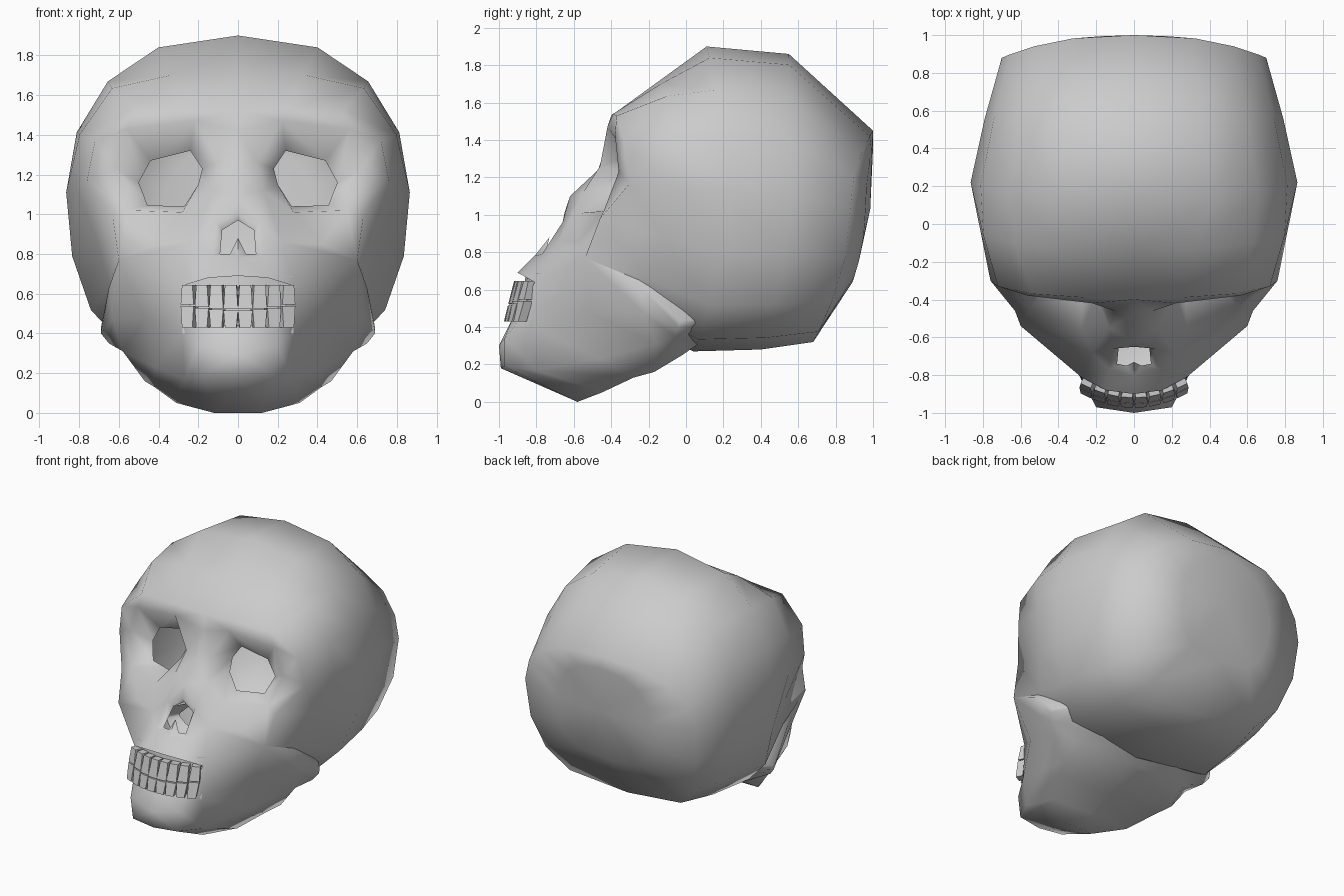
import bpy, bmesh
from math import sin, cos, pi, atan
from mathutils import Matrix, Vector

if "Cube" in bpy.data.objects:
    bpy.data.objects.remove(bpy.data.objects["Cube"])


class Half:
    """Collects faces of the +x half, then mirrors them into an object."""
    def __init__(self):
        self.bm, self.cache = bmesh.new(), {}

    def face(self, *pts):
        vs = []
        for p in pts:
            key = tuple(round(c, 4) for c in p)
            if key not in self.cache:
                self.cache[key] = self.bm.verts.new(p)
            if self.cache[key] not in vs:
                vs.append(self.cache[key])
        if len(vs) > 2:
            self.bm.faces.new(vs)

    def loft(self, rows):
        for a, b in zip(rows, rows[1:]):
            for k in range(len(a) - 1):
                self.face(a[k], a[k + 1], b[k + 1], b[k])

    def finish(self, name, angle=1.3):
        bm = self.bm
        bmesh.ops.mirror(bm, geom=bm.verts[:] + bm.edges[:] + bm.faces[:], axis='X', merge_dist=0.001)
        bmesh.ops.remove_doubles(bm, verts=bm.verts[:], dist=0.001)
        bmesh.ops.recalc_face_normals(bm, faces=bm.faces[:])
        return make_object(name, bm, angle)


def make_object(name, bm, angle):
    me = bpy.data.meshes.new(name)
    bm.to_mesh(me)
    bm.free()
    ob = bpy.data.objects.new(name, me)
    bpy.context.collection.objects.link(ob)
    bpy.ops.object.select_all(action='DESELECT')
    ob.select_set(True)
    bpy.context.view_layer.objects.active = ob
    bpy.ops.object.shade_smooth_by_angle(angle=angle)
    return ob


def arch(ty, tz, w, sy, cz, by, bz):
    """Half section: top point, side point and bottom point joined by an oval."""
    pts = []
    for k in range(9):
        u, s = cos(pi * k / 8), abs(sin(pi * k / 8))
        if k in (0, 8):
            s = 0
        if u >= 0:
            pts.append((w * s ** 0.8, sy + (ty - sy) * u * u, cz + (tz - cz) * u))
        else:
            pts.append((w * s ** 0.45, sy + (by - sy) * u * u, cz + (cz - bz) * u))
    return pts


# cranium: lofted from the edge of the face to the back of the head
P = {
    'B0': (0, -.40, 1.53), 'B1': (.25, -.39, 1.54), 'B2': (.53, -.37, 1.53),
    'B3': (.72, -.33, 1.37), 'B4': (.76, -.30, 1.17), 'C': (.63, -.46, .98), 'J': (.60, -.54, .77),
}
skull = Half()
front = list(P.values()) + [(.5, -.35, .5), (0, -.3, .42)]
crown = arch(.11, 1.90, .865, .22, 1.11, .04, .27)
# temples bulge a little between the brow and the crown
bulge = [1, 1.02, 1.07, 1.04, 1, .98, .97, .97, 1]
temple = [((a[0] + b[0]) / 2 * f, (a[1] + b[1]) / 2, 1.1 + ((a[2] + b[2]) / 2 - 1.1) * f)
          for a, b, f in zip(front, crown, bulge)]
skull.loft([
    front, temple, crown,
    arch(.55, 1.86, .79, .56, 1.10, .40, .28),
    arch(1.0, 1.45, .70, .88, 1.05, .68, .32),
    arch(1.0, 1.36, .38, .96, 1.03, .89, .64),
    [(0, .985, 1.03)] * 9,
])

# face: eye rim (R), eye opening (H), nose rim (O), nose opening (A), nose ridge (N), cheek (M), gum (G)
P.update({
    'R0': (.10, -.46, 1.26), 'R1': (.22, -.42, 1.47), 'R2': (.56, -.38, 1.43), 'R3': (.62, -.36, 1.23),
    'R4': (.55, -.44, 1.02), 'R5': (.28, -.56, 1.01), 'R6': (.13, -.55, 1.12),
    'H0': (.18, -.32, 1.23), 'H1': (.24, -.30, 1.32), 'H2': (.44, -.28, 1.27), 'H3': (.50, -.28, 1.16),
    'H4': (.455, -.34, 1.045), 'H5': (.27, -.40, 1.04), 'H6': (.20, -.38, 1.15),
    'N0': (0, -.41, 1.42), 'N1': (0, -.47, 1.24), 'N2': (0, -.62, 1.10),
    'O0': (0, -.65, 1.01), 'O1': (.11, -.66, .96), 'O2': (.13, -.77, .79),
})
P.update({
    'A0': (0, -.63, .97), 'A1': (.08, -.64, .92), 'A2': (.09, -.74, .80), 'A3': (.04, -.75, .80),
    'A4': (0, -.73, .88),
    'M0': (0, -.81, .78), 'M2': (.22, -.68, .86), 'M3': (.42, -.58, .85),
    'G0': (0, -.90, .69), 'G1': (.15, -.88, .68), 'G2': (.28, -.81, .64),
})
patches = """B0 B1 R1 N0|N0 R1 R0 N1|N1 R0 R6 N2|B1 B2 R2 R1|B2 B3 R2|B3 B4 R3 R2|B4 C R4 R3
N2 R6 O1 O0|R6 R5 M2 O1|O1 M2 O2|R5 R4 M3 M2|R4 C J M3|O0 O1 A1 A0|O1 O2 A2 A1
A4 A3 M0|A3 A2 O2 M0|M0 O2 G1 G0|O2 M2 G2 G1|M2 M3 J G2"""
for patch in patches.replace('\n', '|').split('|'):
    skull.face(*(P[n] for n in patch.split()))
for i in range(7):
    j = (i + 1) % 7
    skull.face(P[f'R{i}'], P[f'R{j}'], P[f'H{j}'], P[f'H{i}'])

# jaw: columns from the chin back to the jaw corner, each from top to bottom edge
columns = [
    [(0, -.93, .44), (0, -1.0, .30), (0, -.99, .18), (0, -.58, 0)],
    [(.20, -.89, .44), (.20, -.97, .34), (.18, -.97, .19), (.12, -.58, 0)],
    [P['G2'], (.28, -.82, .40), (.27, -.80, .17), (.31, -.45, .05)],
    [P['J'], (.47, -.52, .48), (.42, -.46, .23), (.42, -.28, .13)],
    [(.65, -.26, .63), (.63, -.22, .47), (.58, -.16, .31), (.47, -.17, .16)],
    [(.69, -.03, .43), (.69, -.04, .40), (.65, -.06, .35), (.45, -.02, .25)],
    [(.56, .12, .45), (.56, .12, .43), (.50, .10, .40), (.30, .08, .32)],
]


def close(i, col):
    """Tuck the top edge into the cranium and carry the bottom edge to the middle."""
    x, y, z = col[0]
    tuck = (x - .1, y + .03, z + .1) if i > 3 else col[0]
    return [tuck] + col + [(0, col[-1][1], col[-1][2])]


skull.loft([close(i, c) for i, c in enumerate(columns)])
skull.finish('skull_and_jaw')


def arc_y(x):
    return -.905 + 1.0 * x * x


# gum wall behind the teeth
gum = Half()
gum.loft([[(x, arc_y(x) + .03 + dy, z) for z, dy in ((.40, -.03), (.55, 0), (.69, .02))]
          for x in (0, .1, .2, .28)])
gum.finish('gums')


# teeth: tapered blocks set along the arc
def teeth(name, root_z, edge_z):
    bm = bmesh.new()
    for i in range(8):
        x = -.245 + .07 * i
        turn = Matrix.Rotation(atan(2 * x), 3, 'Z')
        for v in bmesh.ops.create_cube(bm, size=1)['verts']:
            at_edge = v.co.z > 0
            z = edge_z + .4 * x * x if at_edge else root_z
            w = .073 if at_edge else .058
            p = turn @ Vector((v.co.x * w, v.co.y * .05, 0))
            v.co = (x + p.x, arc_y(x) + p.y + (z - .6) * .25, z)
    bmesh.ops.recalc_face_normals(bm, faces=bm.faces[:])
    make_object(name, bm, .5)


teeth('upper_teeth', .645, .522)
teeth('lower_teeth', .43, .515)
